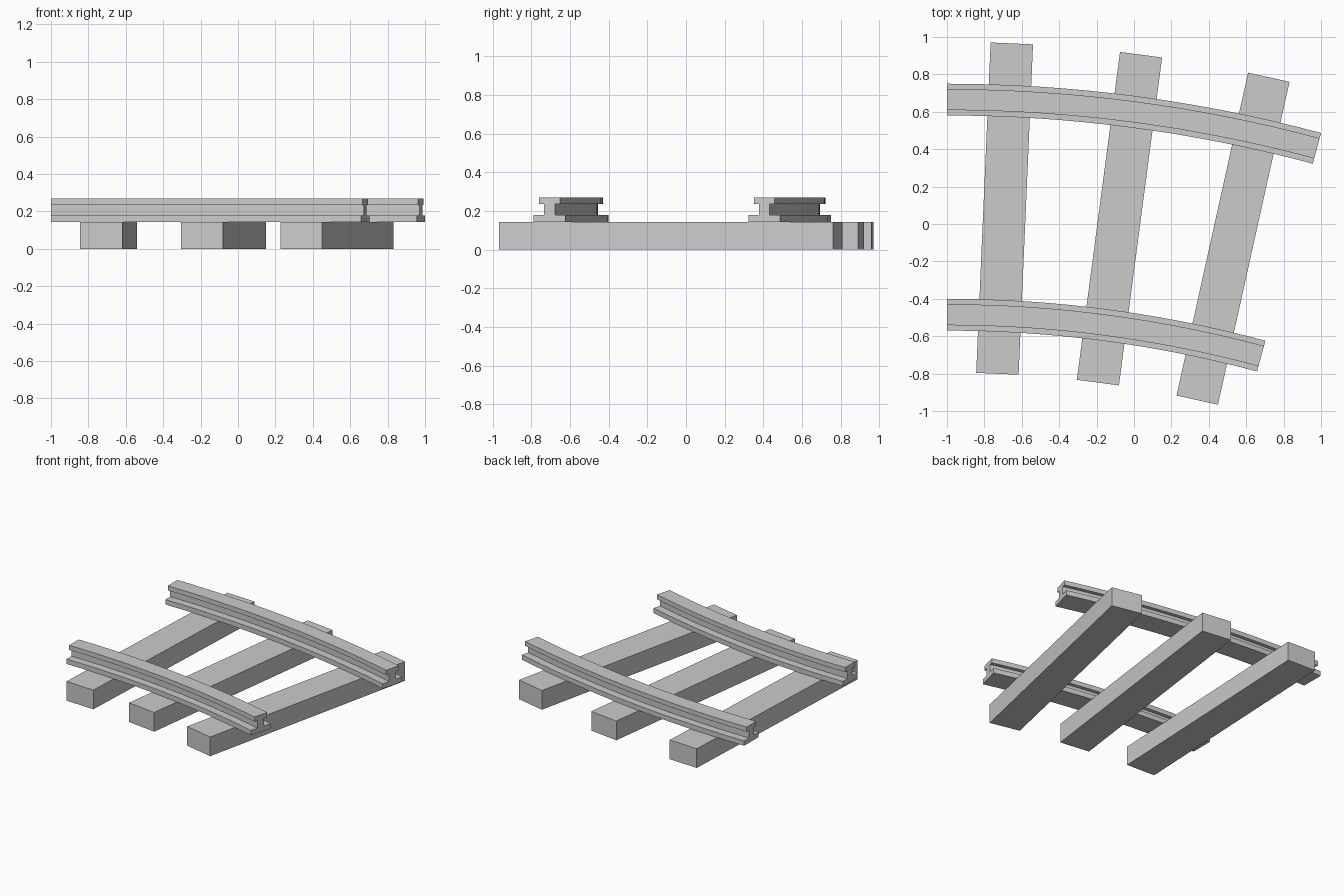
import bpy, bmesh, math
from mathutils import Matrix

if "Cube" in bpy.data.objects:
    bpy.data.objects.remove(bpy.data.objects["Cube"])

CENTRE = (-1.0, -6.977)      # centre of the curve
SWEEP = math.radians(15)
BASE_Z = 0.142               # top of the sleepers

grey = bpy.data.materials.new("light_grey")
grey.diffuse_color = (0.6, 0.6, 0.6, 1)
grey.use_nodes = True
grey.node_tree.nodes["Principled BSDF"].inputs["Base Color"].default_value = grey.diffuse_color


def finish(name, bm):
    bmesh.ops.recalc_face_normals(bm, faces=bm.faces)
    mesh = bpy.data.meshes.new(name)
    bm.to_mesh(mesh)
    bm.free()
    mesh.materials.append(grey)
    ob = bpy.data.objects.new(name, mesh)
    bpy.context.collection.objects.link(ob)
    return ob


def on_arc(radius, angle):
    return CENTRE[0] + radius * math.sin(angle), CENTRE[1] + radius * math.cos(angle)


# Rail: I-shaped section swept along an arc
half = [(0.085, BASE_Z), (0.085, 0.178), (0.029, 0.178),
        (0.029, 0.235), (0.056, 0.235), (0.056, 0.269)]
section = half + [(-w, z) for w, z in reversed(half)]


def rail(name, radius, steps=16):
    bm = bmesh.new()
    rings = []
    for i in range(steps + 1):
        a = SWEEP * i / steps
        rings.append([bm.verts.new((*on_arc(radius + w, a), z)) for w, z in section])
    n = len(section)
    for r0, r1 in zip(rings, rings[1:]):
        for k in range(n):
            bm.faces.new((r0[k], r0[(k + 1) % n], r1[(k + 1) % n], r1[k]))
    bm.faces.new(rings[0])
    bm.faces.new(rings[-1])
    ob = finish(name, bm)
    bpy.ops.object.select_all(action='DESELECT')
    ob.select_set(True)
    bpy.context.view_layer.objects.active = ob
    bpy.ops.object.shade_smooth_by_angle(angle=math.radians(30))


rail("outer_rail", 7.642)
rail("inner_rail", 6.492)

# Sleepers: plain beams lying along the radius
for i in range(3):
    a = math.radians(2.5 + 5 * i)
    x, y = on_arc(7.066, a)
    bm = bmesh.new()
    bmesh.ops.create_cube(bm, size=1, matrix=(
        Matrix.Translation((x, y, BASE_Z / 2)) @ Matrix.Rotation(-a, 4, 'Z')
        @ Matrix.Diagonal((0.227, 1.768, BASE_Z, 1))))
    finish(f"sleeper_{i + 1}", bm)
